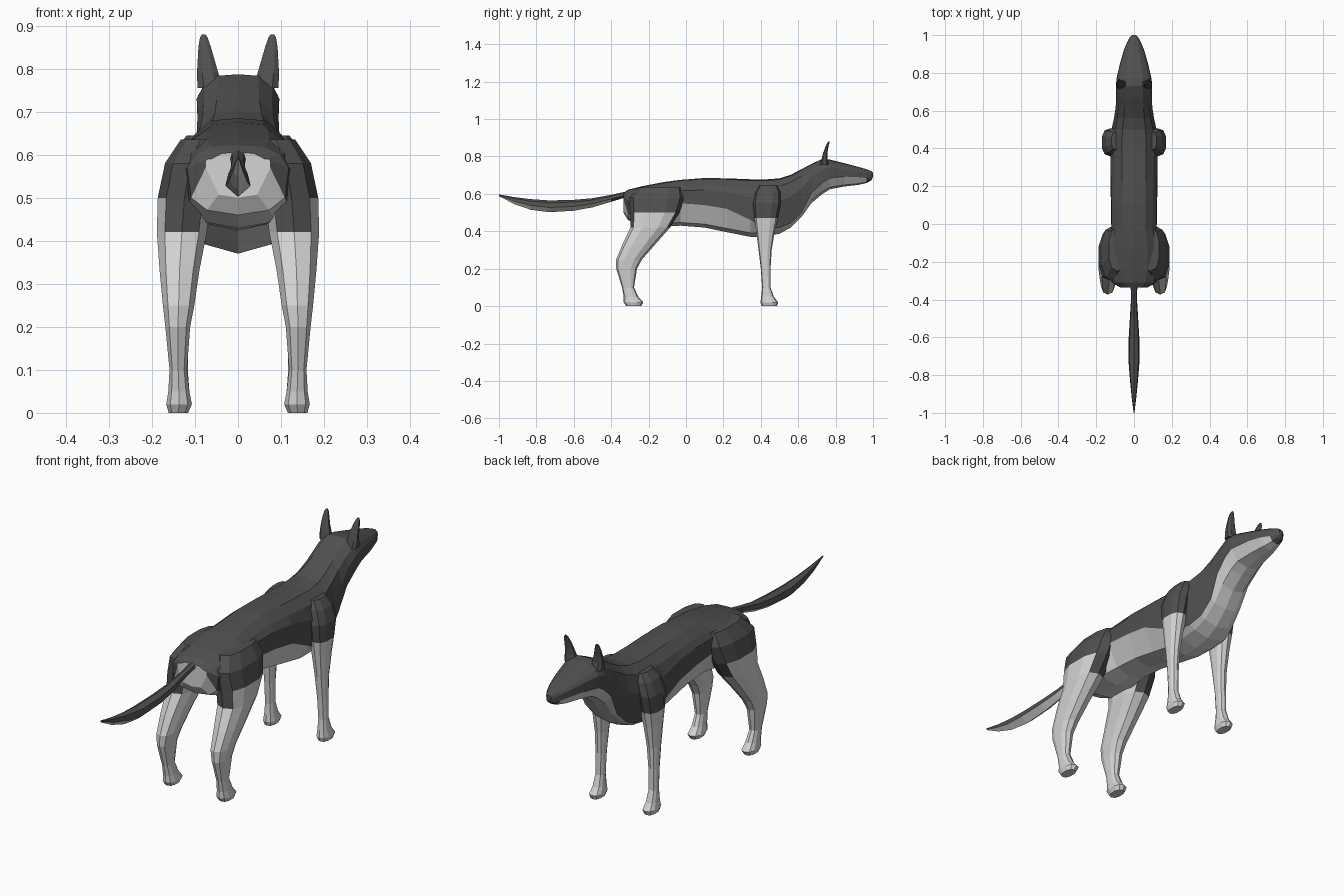
import bpy, bmesh, math


def make_material(name, v):
    m = bpy.data.materials.new(name)
    m.diffuse_color = (v, v, v, 1)
    return m


DARK = make_material("dark grey fur", 0.08)
LIGHT = make_material("pale grey fur", 0.66)


def loft(name, rings, is_light):
    """Skin closed rings of points; is_light(face, ring, segment) picks pale faces."""
    bm = bmesh.new()
    loops = [[bm.verts.new(p) for p in r] for r in rings]
    n = len(rings[0])
    tags = {}
    for i in range(len(loops) - 1):
        for j in range(n):
            k = (j + 1) % n
            f = bm.faces.new((loops[i][j], loops[i][k], loops[i + 1][k], loops[i + 1][j]))
            tags[f] = (i, j)
    tags[bm.faces.new(loops[0])] = (-1, 0)
    tags[bm.faces.new(loops[-1])] = (len(loops) - 1, 0)
    bmesh.ops.recalc_face_normals(bm, faces=bm.faces)
    for f, (i, j) in tags.items():
        f.material_index = int(is_light(f, i, j))
    me = bpy.data.meshes.new(name)
    bm.to_mesh(me)
    bm.free()
    me.materials.append(DARK)
    me.materials.append(LIGHT)
    ob = bpy.data.objects.new(name, me)
    bpy.context.collection.objects.link(ob)
    return ob


# Body, neck and head: y, top z, bottom z, half width, z of the colour line
body = [
    (-0.335, 0.605, 0.50, 0.075, 0.57),
    (-0.31, 0.622, 0.46, 0.12, 0.50),
    (-0.24, 0.64, 0.43, 0.145, 0.47),
    (-0.12, 0.663, 0.425, 0.14, 0.47),
    (-0.03, 0.675, 0.43, 0.12, 0.55),
    (0.10, 0.685, 0.42, 0.122, 0.54),
    (0.22, 0.683, 0.395, 0.125, 0.52),
    (0.345, 0.678, 0.37, 0.127, 0.46),
    (0.42, 0.677, 0.372, 0.13, 0.42),
    (0.50, 0.683, 0.387, 0.122, 0.42),
    (0.56, 0.702, 0.42, 0.108, 0.445),
    (0.62, 0.733, 0.48, 0.099, 0.505),
    (0.67, 0.76, 0.55, 0.096, 0.605),
    (0.73, 0.787, 0.60, 0.098, 0.66),
    (0.77, 0.783, 0.625, 0.094, 0.685),
    (0.85, 0.763, 0.64, 0.074, 0.692),
    (0.92, 0.745, 0.648, 0.054, 0.69),
    (0.965, 0.732, 0.658, 0.036, 0.685),
    (0.99, 0.722, 0.672, 0.022, 0.682),
    (1.0, 0.712, 0.69, 0.010, 0.696),
]


def body_ring(y, zt, zb, w, zl):
    h = zt - zb
    t = (zl - zb) / h
    wl = w * min(1, 0.76 + 0.6 * t)
    half = [(0.5 * w, zt - 0.02 * h), (0.82 * w, zt - 0.14 * h),
            (0.98 * w, zl + 0.55 * (zt - zl)), (wl, zl),
            (0.6 * w, zb + min(0.07 * h, 0.5 * (zl - zb)))]
    right = [(x, y, z) for x, z in half]
    left = [(-x, y, z) for x, z in reversed(half)]
    return [(0, y, zt)] + right + [(0, y, zb)] + left


def body_light(f, i, j):
    if i == -1:
        return True
    return 4 <= j <= 7 and i < len(body) - 3


loft("body", [body_ring(*s) for s in body], body_light)

# Tail: y, top z, bottom z, half width
tail = [(-0.31, 0.615, 0.585, 0.018), (-0.40, 0.595, 0.558, 0.016),
        (-0.50, 0.577, 0.528, 0.022), (-0.60, 0.568, 0.51, 0.028),
        (-0.73, 0.565, 0.502, 0.029), (-0.83, 0.572, 0.515, 0.021),
        (-0.92, 0.583, 0.546, 0.012), (-1.0, 0.597, 0.588, 0.002)]
loft("tail", [[(0, y, t), (w * 0.8, y, t - 0.2 * (t - b)), (w, y, b + 0.4 * (t - b)),
               (0, y, b), (-w, y, b + 0.4 * (t - b)), (-w * 0.8, y, t - 0.2 * (t - b))]
              for y, t, b, w in tail],
     lambda f, i, j: j in (2, 3) and i > 0)


def oval(z, y0, y1, x0, x1, side, n=10):
    """Slightly squared oval ring at height z."""
    pts = []
    for k in range(n):
        a = 2 * math.pi * (k + 0.5) / n
        c, s = math.cos(a), math.sin(a)
        x = (x0 + x1) / 2 + (x1 - x0) / 2 * math.copysign(abs(c) ** 0.8, c)
        y = (y0 + y1) / 2 + (y1 - y0) / 2 * math.copysign(abs(s) ** 0.8, s)
        pts.append((side * x, y, z))
    return pts


# Legs: z, back y, front y, inner x, outer x
hind = [(0, -0.32, -0.24, 0.115, 0.162), (0.02, -0.333, -0.228, 0.106, 0.168),
        (0.05, -0.333, -0.255, 0.112, 0.163), (0.10, -0.342, -0.278, 0.118, 0.16),
        (0.20, -0.373, -0.262, 0.11, 0.17), (0.25, -0.373, -0.235, 0.10, 0.176),
        (0.33, -0.34, -0.165, 0.088, 0.184), (0.42, -0.297, -0.085, 0.07, 0.191),
        (0.50, -0.298, -0.035, 0.06, 0.189), (0.58, -0.305, -0.008, 0.05, 0.172),
        (0.635, -0.25, -0.02, 0.04, 0.135)]
fore = [(0, 0.405, 0.485, 0.115, 0.16), (0.02, 0.398, 0.493, 0.107, 0.166),
        (0.05, 0.402, 0.47, 0.112, 0.16), (0.10, 0.407, 0.452, 0.116, 0.156),
        (0.20, 0.40, 0.452, 0.114, 0.156), (0.30, 0.388, 0.458, 0.108, 0.158),
        (0.40, 0.375, 0.475, 0.098, 0.164), (0.47, 0.366, 0.49, 0.088, 0.17),
        (0.55, 0.358, 0.507, 0.078, 0.172), (0.61, 0.37, 0.505, 0.068, 0.15),
        (0.645, 0.39, 0.49, 0.06, 0.12)]


def hind_light(f, i, j):
    z = f.calc_center_median().z
    return z < 0.42 or (z < 0.5 and abs(f.normal.x) > 0.75)


# Ears: z, back y, front y, inner x, outer x
ear = [(0.755, 0.715, 0.765, 0.035, 0.096), (0.79, 0.725, 0.757, 0.044, 0.097),
       (0.82, 0.733, 0.757, 0.053, 0.095), (0.85, 0.744, 0.762, 0.062, 0.093),
       (0.872, 0.754, 0.767, 0.070, 0.089), (0.88, 0.760, 0.768, 0.076, 0.084)]

for side, label in ((1, "right"), (-1, "left")):
    loft("hind_leg_" + label, [oval(*r, side) for r in hind], hind_light)
    loft("front_leg_" + label, [oval(*r, side) for r in fore],
         lambda f, i, j: f.calc_center_median().z < 0.47)
    loft("ear_" + label, [oval(*r, side, 8) for r in ear], lambda f, i, j: False)
